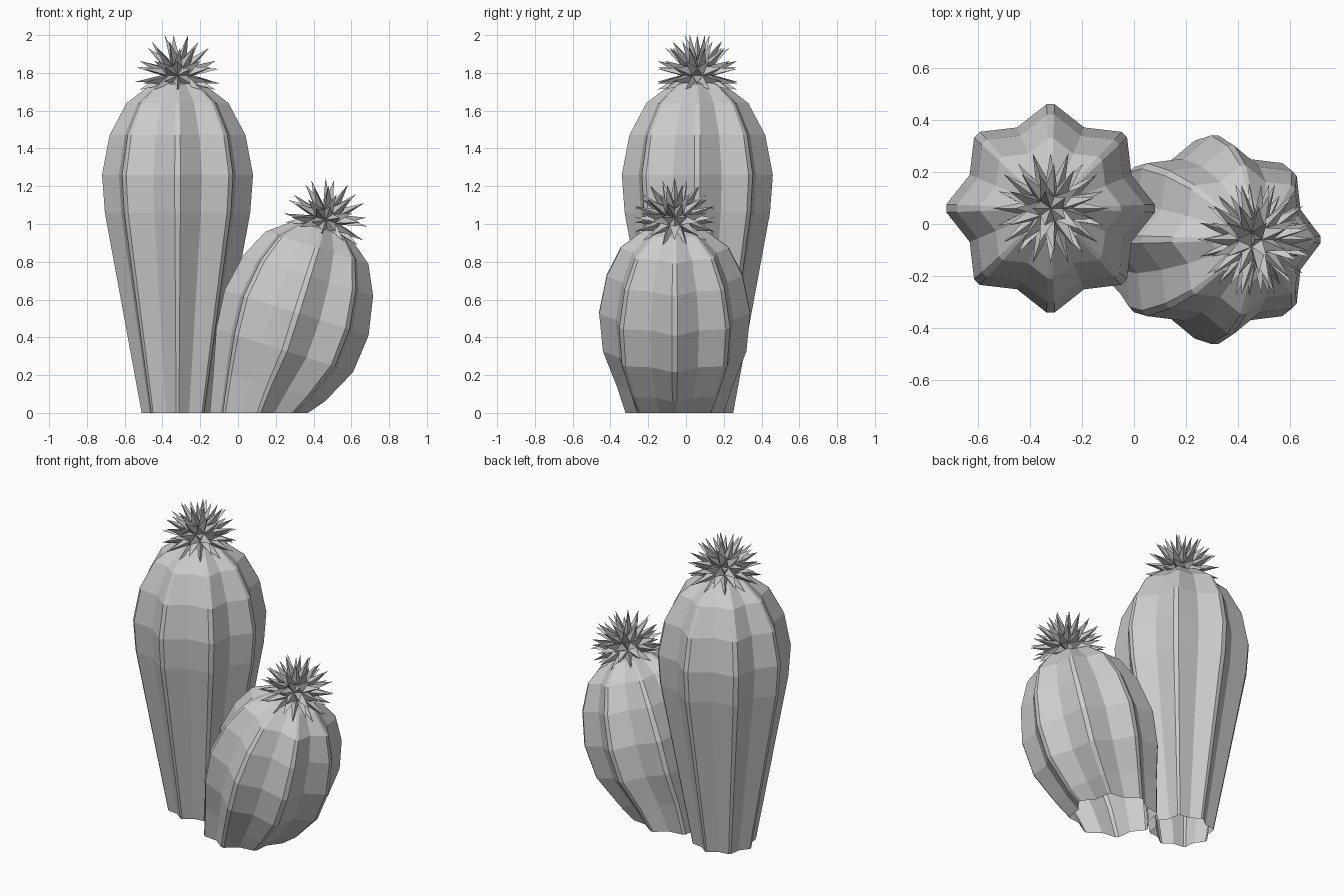
import bpy
import bmesh
from math import cos, sin, pi, radians
from mathutils import Matrix, Vector

if "Cube" in bpy.data.objects:
    bpy.data.objects.remove(bpy.data.objects["Cube"])

grey = bpy.data.materials.new("pale_grey")
grey.use_nodes = True
grey.diffuse_color = (0.6, 0.6, 0.6, 1)
grey.node_tree.nodes["Principled BSDF"].inputs["Base Color"].default_value = (0.6, 0.6, 0.6, 1)

RIBS = 8
CREST = radians(2.2)   # half angle of the flat strip on each rib
VALLEY = 0.84          # groove radius relative to rib radius


def finish(name, bm):
    mesh = bpy.data.meshes.new(name)
    bmesh.ops.recalc_face_normals(bm, faces=bm.faces)
    bm.to_mesh(mesh)
    bm.free()
    mesh.materials.append(grey)
    obj = bpy.data.objects.new(name, mesh)
    bpy.context.collection.objects.link(obj)
    return obj


def ribbed_body(name, y, rings, tip):
    """Loft ribbed rings (x, z, radius, lean in degrees) up to a closed tip; the base stays open."""
    bm = bmesh.new()
    loops = []
    for x, z, radius, lean in rings:
        place = Matrix.Translation((x, y, z)) @ Matrix.Rotation(radians(lean), 4, 'Y')
        loop = []
        for i in range(RIBS):
            a = 2 * pi * i / RIBS
            for angle, r in ((a - CREST, radius), (a + CREST, radius),
                             (a + pi / RIBS, radius * VALLEY)):
                loop.append(bm.verts.new(place @ Vector((r * cos(angle), r * sin(angle), 0))))
        loops.append(loop)
    n = len(loops[0])
    for low, high in zip(loops, loops[1:]):
        for i in range(n):
            j = (i + 1) % n
            bm.faces.new((low[i], low[j], high[j], high[i]))
    top = bm.verts.new((tip[0], y, tip[1]))
    for i in range(n):
        bm.faces.new((loops[-1][i], loops[-1][(i + 1) % n], top))
    return finish(name, bm)


def spiky_crown(name, centre, lean, core=0.09, reach=0.225):
    """A small faceted ball with every face drawn out into a spike."""
    bm = bmesh.new()
    bmesh.ops.create_icosphere(bm, subdivisions=2, radius=core)
    poked = bmesh.ops.poke(bm, faces=bm.faces[:])
    for v in poked["verts"]:
        v.co = v.co.normalized() * reach
    bm.transform(Matrix.Translation(centre) @ Matrix.Rotation(radians(lean), 4, 'Y'))
    return finish(name, bm)


# Tall upright cactus
TALL_X, TALL_Y = -0.32, 0.06
tall_profile = [(0, 0.19), (1.06, 0.385), (1.26, 0.40), (1.47, 0.36), (1.64, 0.27), (1.74, 0.14)]
ribbed_body("tall_cactus", TALL_Y, [(TALL_X, z, r, 0) for z, r in tall_profile], (TALL_X, 1.77))
spiky_crown("tall_crown", (TALL_X, TALL_Y, 1.787), 0)

# Short leaning cactus: upper rings follow a tilted axis, the base is level
LEAN, SHORT_Y = 17.5, -0.06
axis = Vector((sin(radians(LEAN)), cos(radians(LEAN))))
middle = Vector((0.31, 0.53))
short_rings = [(0.11, 0, 0.26, 0), (0.165, 0.145, 0.307, 16)]
for along, r in ((-0.21, 0.38), (0, 0.40), (0.207, 0.36), (0.362, 0.285), (0.459, 0.16)):
    p = middle + axis * along
    short_rings.append((p.x, p.y, r, LEAN))
tip = middle + axis * 0.495
ribbed_body("short_cactus", SHORT_Y, short_rings, tip)
crown = middle + axis * 0.515
spiky_crown("short_crown", (crown.x, SHORT_Y, crown.y), LEAN)
